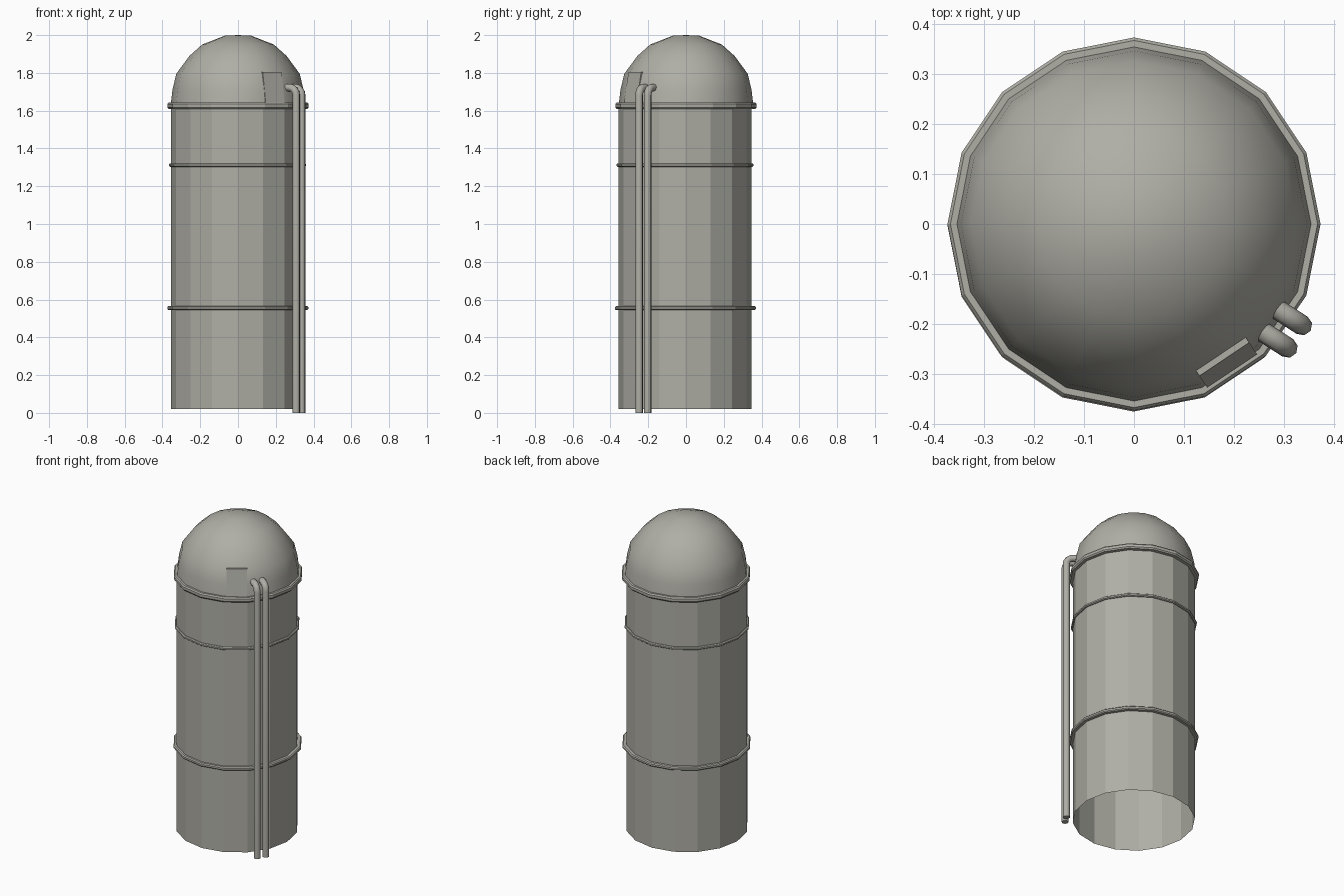
import bpy, bmesh, math
from mathutils import Vector

if "Cube" in bpy.data.objects:
    bpy.data.objects.remove(bpy.data.objects["Cube"])

SIDES = 16
mat = bpy.data.materials.new("warm grey metal")
mat.diffuse_color = (0.43, 0.425, 0.38, 1)
mat.use_nodes = True
mat.node_tree.nodes["Principled BSDF"].inputs["Base Color"].default_value = mat.diffuse_color


def add_mesh(name, bm):
    me = bpy.data.meshes.new(name)
    bm.to_mesh(me)
    bm.free()
    me.materials.append(mat)
    ob = bpy.data.objects.new(name, me)
    bpy.context.collection.objects.link(ob)
    return ob


def lathe(name, profile, cx=0, cy=0, closed=False, smooth=False):
    """Revolve (radius, z) points, listed from bottom to top on the outside."""
    bm = bmesh.new()
    rows = []
    for r, z in profile:
        if r == 0:
            rows.append([bm.verts.new((cx, cy, z))] * SIDES)
        else:
            rows.append([bm.verts.new((cx + r * math.cos(2 * math.pi * i / SIDES),
                                       cy + r * math.sin(2 * math.pi * i / SIDES), z))
                         for i in range(SIDES)])
    pairs = list(zip(rows, rows[1:]))
    if closed:
        pairs.append((rows[-1], rows[0]))
    for a, b in pairs:
        for i in range(SIDES):
            j = (i + 1) % SIDES
            quad = list(dict.fromkeys((a[i], a[j], b[j], b[i])))
            bm.faces.new(quad).smooth = smooth
    return add_mesh(name, bm)


def band(name, outer, z, half, depth, cx=0, cy=0):
    """Hoop with a chamfered outer edge."""
    inner = outer - depth
    lathe(name, [(inner, z - half), (outer - 0.006, z - half), (outer, z - half * 0.5),
                 (outer, z + half * 0.5), (outer - 0.006, z + half), (inner, z + half)],
          cx, cy, closed=True)


# Tank wall, open underneath
lathe("tank_wall", [(0.352, 0.02), (0.352, 1.63)], -0.003, -0.005)

# Domed roof
lathe("dome_roof", [(0.357, 1.625), (0.347, 1.71), (0.327, 1.795), (0.257, 1.89),
                    (0.19, 1.95), (0.07, 1.997), (0, 2.0)], smooth=True)

# Hoops round the tank
band("upper_hoop", 0.374, 1.626, 0.016, 0.03)
band("middle_hoop", 0.363, 1.312, 0.009, 0.02, -0.003, -0.005)
band("lower_hoop", 0.373, 0.555, 0.011, 0.03, -0.001, -0.003)

# Hatch plate leaning on one facet of the dome
ang = math.radians(-56.25)
n = Vector((math.cos(ang), math.sin(ang), 0))
t = Vector((-n.y, n.x, 0))
bm = bmesh.new()
bmesh.ops.create_cube(bm, size=1)
for v in bm.verts:
    top, out = v.co.z > 0, v.co.x > 0
    dist = (0.326 if top else 0.356) - (0 if out else 0.02)
    side = 0.06 if v.co.y > 0 else -0.06
    v.co = n * dist + t * side + Vector((0, 0, 1.805 if top else 1.63))
add_mesh("hatch_plate", bm)

# Two downpipes that bend into the dome
inward = Vector((-0.84, 0.54, 0)).normalized()
for k, (x, y) in enumerate([(0.337, -0.203), (0.308, -0.248)]):
    base = Vector((x, y, 0))
    bend, top = 0.04, 1.722
    path = [base]
    for i in range(5):
        a = math.radians(22.5 * i)
        path.append(base + inward * bend * (1 - math.cos(a))
                    + Vector((0, 0, top - bend + bend * math.sin(a))))
    path.append(base + inward * 0.085 + Vector((0, 0, top)))
    # sweep an octagon along the path
    bm = bmesh.new()
    side = inward.cross(Vector((0, 0, 1)))
    loops = []
    for i, p in enumerate(path):
        a = math.radians(22.5 * min(max(i - 1, 0), 4))
        normal = inward * math.cos(a) - Vector((0, 0, 1)) * math.sin(a)
        loops.append([bm.verts.new(p + 0.0205 * (normal * math.cos(j * math.pi / 4)
                                                 + side * math.sin(j * math.pi / 4)))
                      for j in range(8)])
    for a, b in zip(loops, loops[1:]):
        for j in range(8):
            m = (j + 1) % 8
            bm.faces.new((a[j], a[m], b[m], b[j])).smooth = True
    bm.faces.new(loops[0])
    bm.faces.new(loops[-1])
    bmesh.ops.recalc_face_normals(bm, faces=bm.faces)
    ob = add_mesh(f"downpipe_{k + 1}", bm)
    bpy.context.view_layer.objects.active = ob
    ob.select_set(True)
    bpy.ops.object.shade_smooth_by_angle(angle=math.radians(50))
    ob.select_set(False)
